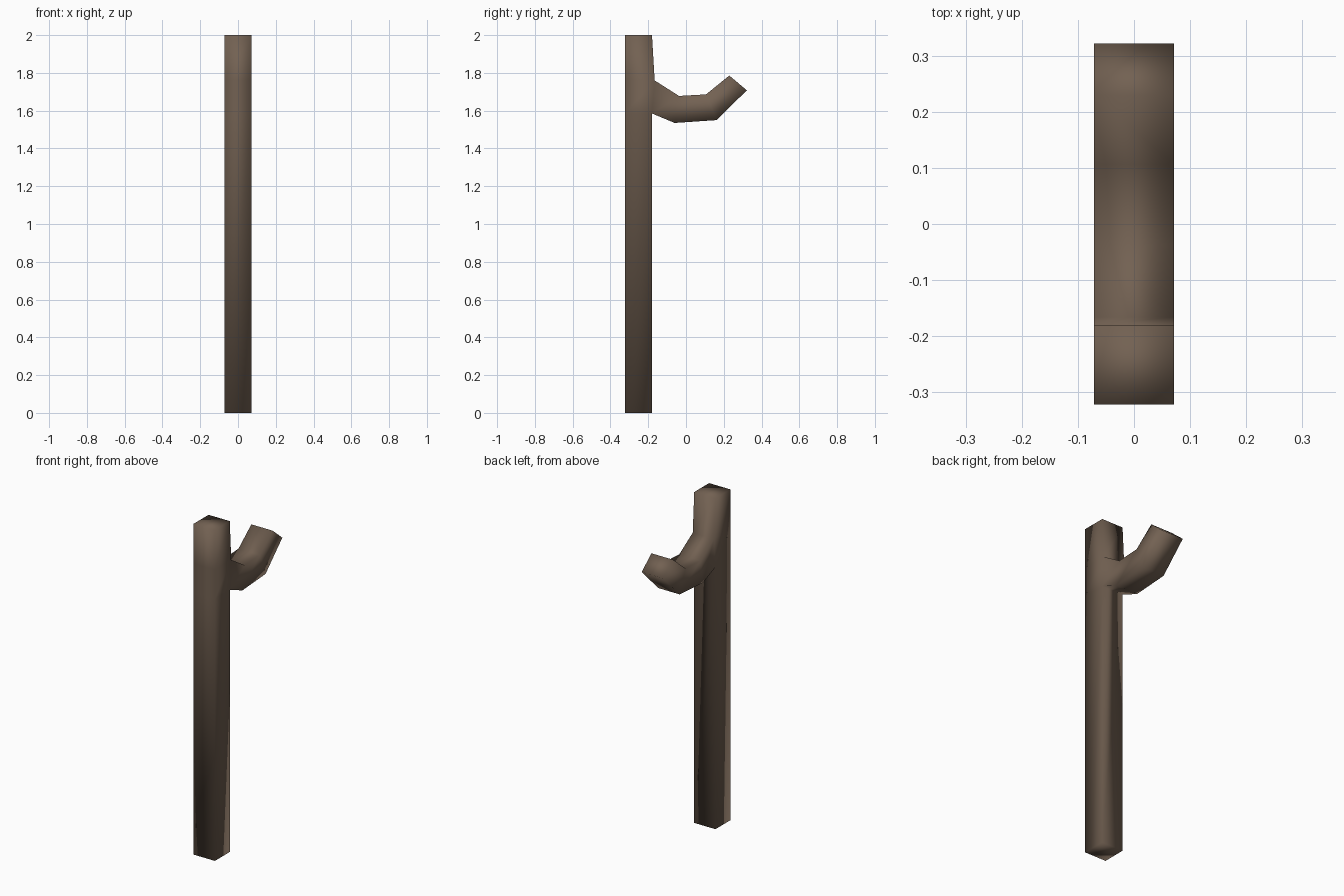
import bpy, bmesh

if "Cube" in bpy.data.objects:
    bpy.data.objects.remove(bpy.data.objects["Cube"])

W = 0.071  # half width in x

bark = bpy.data.materials.new("brown_bark")
bark.diffuse_color = (0.17, 0.12, 0.085, 1)
bark.use_nodes = True
bark.node_tree.nodes["Principled BSDF"].inputs["Base Color"].default_value = bark.diffuse_color

bm = bmesh.new()


def section(a, b):
    """Square ring: point a (inner side) and b (outer side) in y,z, spread over x."""
    return [bm.verts.new(p) for p in
            ((-W, *a), (W, *a), (W, *b), (-W, *b))]


def bridge(r, s, skip=None):
    for i in range(4):
        if i != skip:
            j = (i + 1) % 4
            bm.faces.new((r[i], r[j], s[j], s[i]))


# upright post, open on the +y side where the branch leaves
post = [section((-0.322, z), (y, z)) for y, z in
        ((-0.18, 0), (-0.18, 1.585), (-0.166, 1.76), (-0.18, 2.0))]
for k in range(3):
    bridge(post[k], post[k + 1], skip=2 if k == 1 else None)
bm.faces.new(post[0])
bm.faces.new(post[-1])

# bent side branch: lower and upper profile points
low, high = post[1], post[2]
ring = [low[3], low[2], high[2], high[3]]
for a, b in (((-0.06, 1.535), (-0.037, 1.678)),
             ((0.162, 1.55), (0.106, 1.686)),
             ((0.322, 1.708), (0.229, 1.786))):
    nxt = section(a, b)
    bridge(ring, nxt)
    ring = nxt
bm.faces.new(ring)

bmesh.ops.recalc_face_normals(bm, faces=bm.faces)
for f in bm.faces:
    f.smooth = True

mesh = bpy.data.meshes.new("forked_branch")
bm.to_mesh(mesh)
bm.free()
mesh.materials.append(bark)
obj = bpy.data.objects.new("forked_branch", mesh)
bpy.context.collection.objects.link(obj)
